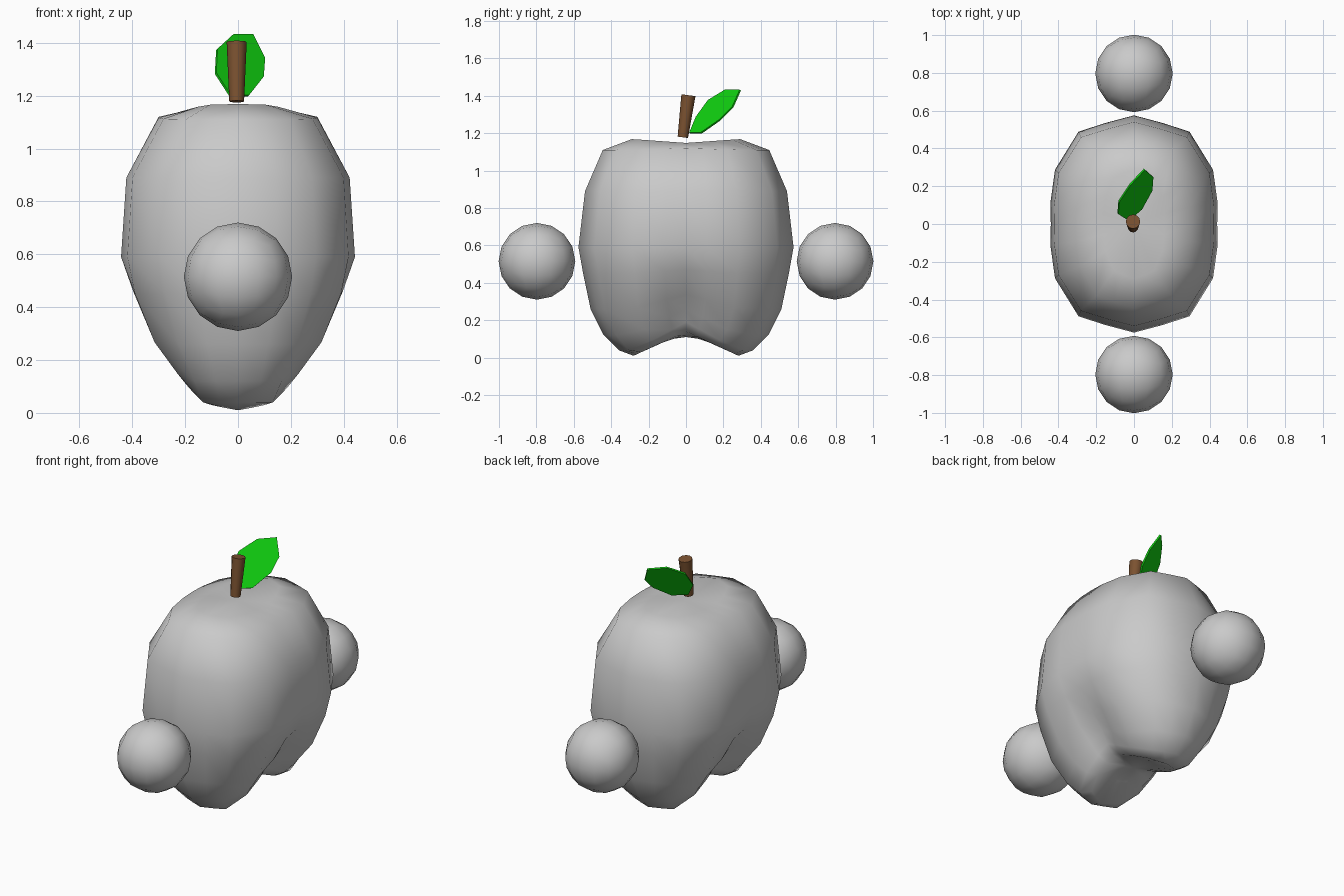
import bpy, bmesh, math
from mathutils import Vector

if "Cube" in bpy.data.objects:
    bpy.data.objects.remove(bpy.data.objects["Cube"], do_unlink=True)


def material(name, rgb):
    m = bpy.data.materials.new(name)
    m.use_nodes = True
    m.diffuse_color = (*rgb, 1)
    m.node_tree.nodes["Principled BSDF"].inputs["Base Color"].default_value = (*rgb, 1)
    return m


grey = material("pale grey", (0.59, 0.59, 0.59))
brown = material("stem brown", (0.2, 0.085, 0.03))
green = material("leaf green", (0.005, 0.63, 0.005))


def finish(name, bm, mat, smooth=None):
    bmesh.ops.recalc_face_normals(bm, faces=bm.faces)
    mesh = bpy.data.meshes.new(name)
    bm.to_mesh(mesh)
    bm.free()
    mesh.materials.append(mat)
    ob = bpy.data.objects.new(name, mesh)
    bpy.context.collection.objects.link(ob)
    if smooth:
        bpy.ops.object.select_all(action="DESELECT")
        ob.select_set(True)
        bpy.context.view_layer.objects.active = ob
        bpy.ops.object.shade_smooth_by_angle(angle=math.radians(smooth))
    return ob


# Body: lofted rounded outline with a groove that splits the underside in two
quarter = [(0, 1), (.34, .93), (.66, .85), (.94, .5), (1, .2), (1, 0)]
half = quarter + [(x, -y) for x, y in quarter[-2::-1]]
outline = half + [(-x, y) for x, y in half[-2:0:-1]]

# Each ring: half width, half depth, height, lift at the groove, pinch at the groove
rings = [
    (.07, .14, .06, .06, 0),
    (.15, .28, .01, .13, 0),
    (.20, .36, .04, .15, .05),
    (.25, .44, .12, .14, .10),
    (.34, .51, .26, .08, .14),
    (.415, .55, .45, .02, .07),
    (.445, .575, .59, 0, .01),
    (.425, .54, .89, 0, .01),
    (.30, .445, 1.11, .01, 0),
    (.16, .29, 1.168, -.02, 0),
]
bm = bmesh.new()
loops = []
for wide, deep, z, lift, pinch in rings:
    loop = []
    for u, v in outline:
        groove = max(0, 1 - abs(v * deep) / .28)
        loop.append(bm.verts.new((u * wide * (1 - pinch * groove), v * deep, z + lift * groove)))
    loops.append(loop)
n = len(outline)
for low, high in zip(loops, loops[1:]):
    for i in range(n):
        j = (i + 1) % n
        bm.faces.new((low[i], low[j], high[j], high[i]))
for loop, z in ((loops[0], .11), (loops[-1], 1.145)):
    centre = bm.verts.new((0, 0, z))
    for i in range(n):
        bm.faces.new((loop[i], loop[(i + 1) % n], centre))
finish("body", bm, grey, 80)

# Hands: floating balls made from a rounded cube
for name, side in (("front_ball", -1), ("back_ball", 1)):
    bm = bmesh.new()
    bmesh.ops.create_cube(bm, size=2)
    bmesh.ops.subdivide_edges(bm, edges=bm.edges[:], cuts=3, use_grid_fill=True)
    for v in bm.verts:
        direction = Vector([math.tan(c * math.pi / 4) for c in v.co]).normalized()
        v.co = direction * .205 + Vector((0, side * .797, .515))
    finish(name, bm, grey, 60)

# Stem: tapered, leaning back slightly
base, tip = Vector((-.005, -.017, 1.178)), Vector((-.005, .013, 1.403))
axis = tip - base
bm = bmesh.new()
bmesh.ops.create_cone(bm, cap_ends=True, segments=12, radius1=.028, radius2=.038, depth=axis.length)
turn = axis.to_track_quat("Z", "Y")
for v in bm.verts:
    v.co = turn @ v.co + (base + tip) / 2
finish("stem", bm, brown, 40)

# Leaf: thin eight-sided blade
blade = [(.055, .29, 1.43), (.1, .25, 1.34), (.095, .18, 1.27), (.04, .08, 1.2),
         (-.03, .02, 1.2), (-.085, .055, 1.285), (-.08, .12, 1.375), (-.02, .21, 1.43)]
bm = bmesh.new()
bm.faces.new([bm.verts.new(p) for p in blade])
leaf = finish("leaf", bm, green)
thick = leaf.modifiers.new("thickness", "SOLIDIFY")
thick.thickness = .01
thick.offset = 0
